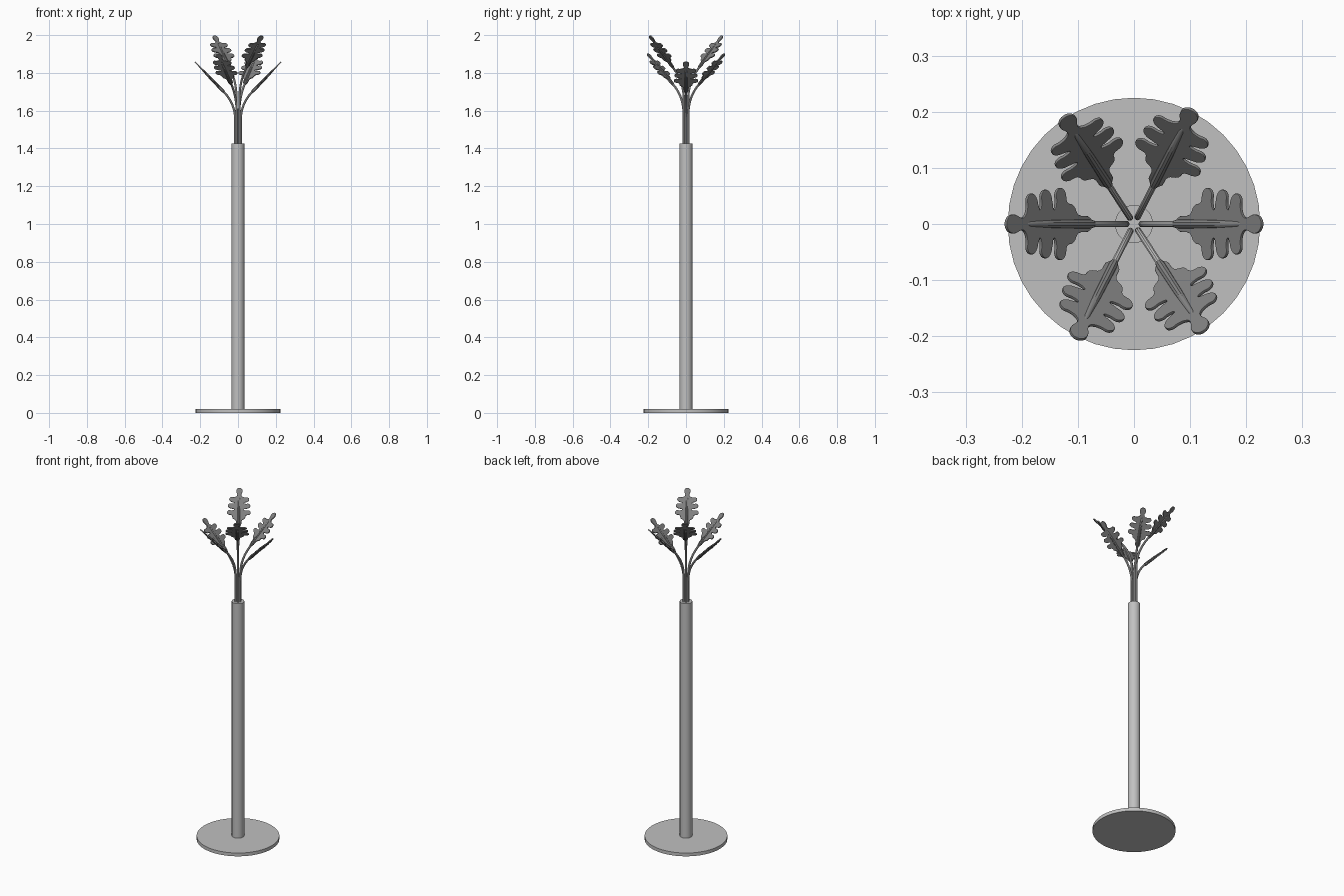
import bpy
from math import radians, sin, cos, tan
from mathutils import Matrix, Vector

cube = bpy.data.objects.get("Cube")
if cube:
    bpy.data.objects.remove(cube)


def material(name, value):
    m = bpy.data.materials.new(name)
    m.use_nodes = True
    m.diffuse_color = (value, value, value, 1)
    m.node_tree.nodes["Principled BSDF"].inputs["Base Color"].default_value = (value, value, value, 1)
    return m


metal = material("light metal", 0.53)
leaf_grey = material("leaf grey", 0.22)


def finish(obj, name, mat):
    obj.name = name
    obj.data.materials.clear()
    obj.data.materials.append(mat)
    bpy.ops.object.select_all(action="DESELECT")
    obj.select_set(True)
    bpy.context.view_layer.objects.active = obj
    if obj.type == "CURVE":
        bpy.ops.object.convert(target="MESH")
        obj = bpy.context.object
    bpy.ops.object.shade_smooth_by_angle(angle=radians(35))
    return obj


def cylinder(name, radius, low, high, mat, sides):
    bpy.ops.mesh.primitive_cylinder_add(vertices=sides, radius=radius, depth=high - low,
                                        location=(0, 0, (low + high) / 2))
    return finish(bpy.context.object, name, mat)


def tube(name, points, radii, depth, matrix, mat):
    """Round bar along points given as (outward, up) pairs."""
    data = bpy.data.curves.new(name, "CURVE")
    data.dimensions = "3D"
    data.bevel_depth = depth
    data.bevel_resolution = 3
    data.use_fill_caps = True
    line = data.splines.new("POLY")
    line.points.add(len(points) - 1)
    for p, (r, z), size in zip(line.points, points, radii):
        p.co = (r, 0, z, 1)
        p.radius = size
    obj = bpy.data.objects.new(name, data)
    bpy.context.collection.objects.link(obj)
    obj.matrix_world = matrix
    return finish(obj, name, mat)


def leaf(name, matrix):
    """Lobed blade: tip at the origin, running back along -x."""
    side = [(-.003, .009), (-.012, .015), (-.023, .015), (-.033, .011), (-.042, .010), (-.050, .017)]
    # three finger lobes per side, growing towards the base
    for back, width in ((-.064, .053), (-.100, .060), (-.138, .063)):
        side += [(back + .010, width * .6), (back + .010, width - .007), (back, width),
                 (back - .010, width - .006), (back - .016, width * .6), (back - .021, .024)]
    side[-1] = (-.170, .032)
    side += [(-.182, .016), (-.215, .008)]
    outline = [(0, 0)] + side + [(x, -y) for x, y in reversed(side)]
    data = bpy.data.curves.new(name, "CURVE")
    data.dimensions = "2D"
    data.fill_mode = "BOTH"
    data.extrude = .002
    data.bevel_depth = .0012
    data.bevel_resolution = 1
    data.resolution_u = 4
    spline = data.splines.new("BEZIER")
    spline.bezier_points.add(len(outline) - 1)
    spline.use_cyclic_u = True
    for p, (x, y) in zip(spline.bezier_points, outline):
        p.co = (x, y, 0)
        p.handle_left_type = p.handle_right_type = "AUTO"
    obj = bpy.data.objects.new(name, data)
    bpy.context.collection.objects.link(obj)
    obj.matrix_world = matrix
    return finish(obj, name, leaf_grey)


# base and pole
cylinder("base_disc", .225, 0, .02, metal, 40)
cylinder("pole", .034, .02, 1.425, metal, 32)

# six branches in three opposite pairs: heading, tip height, slope
ROOT, TIP, BEND = .014, .228, .09
for pair, heading, height, slope in (("low", 0, 1.862, 46), ("middle", 63, 1.905, 47), ("high", -57, 2.0, 49)):
    a = radians(slope)
    along = Vector((cos(a), sin(a)))
    tip = Vector((TIP, height - .004))
    corner = Vector((ROOT, tip.y - (TIP - ROOT) * tan(a)))
    below = corner - Vector((0, BEND))
    above = corner + along * BEND
    for i, turn in enumerate((heading, heading + 180)):
        spin = Matrix.Rotation(radians(turn), 4, "Z")
        label = f"{pair}_{i + 1}"
        # bent stem: vertical part, smooth bend, straight run to the leaf
        bend = [below * (1 - t) ** 2 + corner * 2 * t * (1 - t) + above * t * t
                for t in (k / 10 for k in range(11))]
        path = [(ROOT, 1.42)] + [tuple(p) for p in bend] + [tuple(tip - along * .17)]
        tube("stem_" + label, path, [1] * len(path), .006, spin, metal)
        # leaf blade and its tapered midrib sleeve
        tilt = Matrix.Translation((tip.x, 0, tip.y)) @ Matrix.Rotation(-a, 4, "Y")
        leaf("leaf_" + label, spin @ tilt)
        rib = [(tip - along * d) for d in (.222, .21, .12, .06, .05)]
        tube("midrib_" + label, [tuple(p) for p in rib], (.8, 1, .9, .6, .3), .009, spin, leaf_grey)
